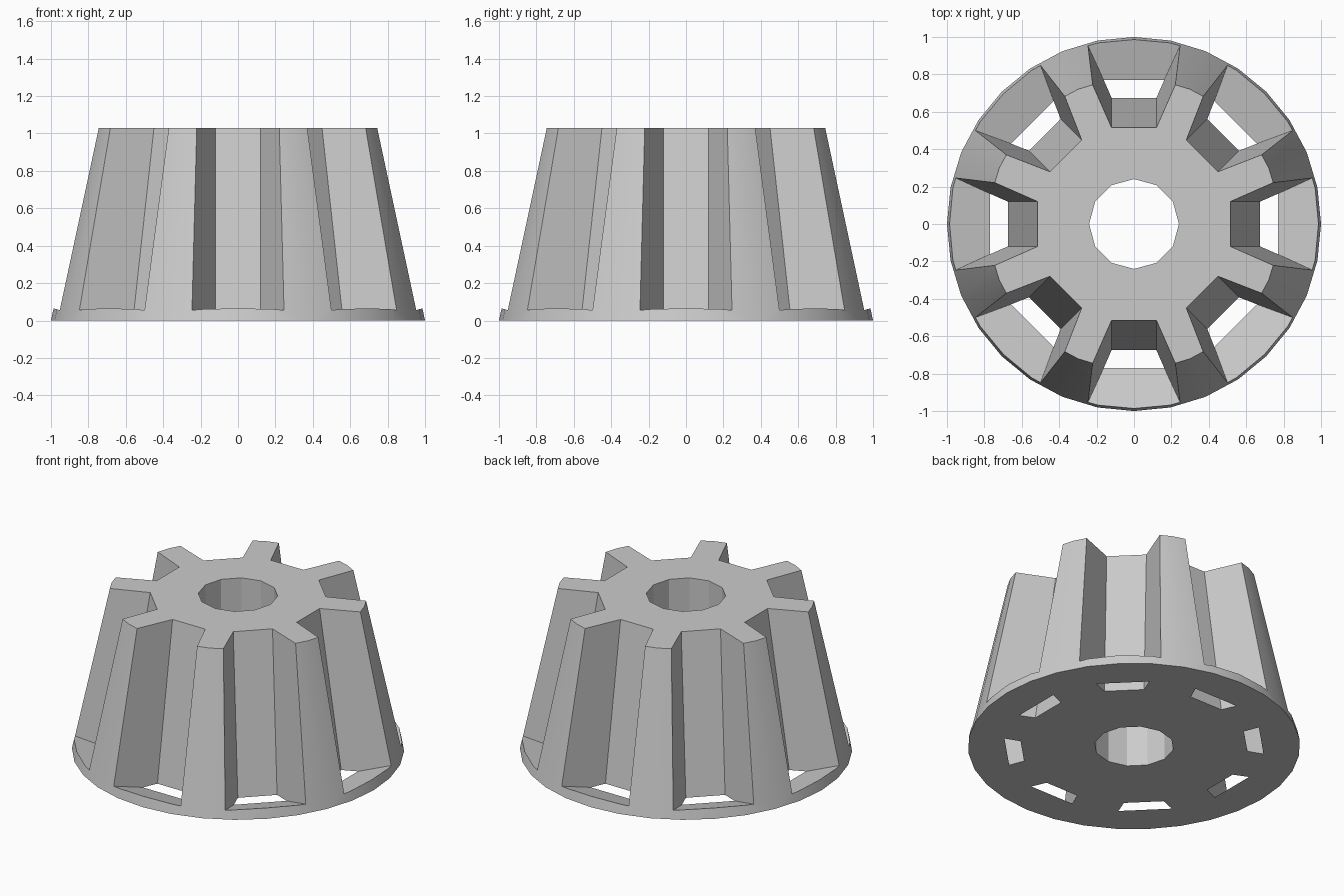
import bpy, bmesh, math
from mathutils import Matrix

if "Cube" in bpy.data.objects:
    bpy.data.objects.remove(bpy.data.objects["Cube"], do_unlink=True)

HEIGHT = 1.03
SLOTS = 8

grey = bpy.data.materials.new("light grey")
grey.use_nodes = True
color = (0.6, 0.6, 0.6, 1)
grey.diffuse_color = color
grey.node_tree.nodes["Principled BSDF"].inputs["Base Color"].default_value = color


def make_object(name, bm):
    bmesh.ops.recalc_face_normals(bm, faces=bm.faces)
    mesh = bpy.data.meshes.new(name)
    bm.to_mesh(mesh)
    bm.free()
    mesh.materials.append(grey)
    obj = bpy.data.objects.new(name, mesh)
    bpy.context.collection.objects.link(obj)
    return obj


def frustum(bm, sides, r_bottom, r_top, z0, z1):
    turn = Matrix.Rotation(math.pi / 2, 4, "Z")
    bmesh.ops.create_cone(bm, cap_ends=True, segments=sides, radius1=r_bottom, radius2=r_top,
                          depth=z1 - z0, matrix=Matrix.Translation((0, 0, (z0 + z1) / 2)) @ turn)


def slot_half_width(y, z):
    # constant width along the leaning back wall, flaring outwards
    return 0.12 + 0.44 * (y - 0.675 + 0.155 * z)


# Tapered body
bm = bmesh.new()
frustum(bm, 32, 1.0, 0.78, 0, HEIGHT)
body = make_object("slotted_hub", bm)

# Cutter: central bore and flared slots with sloping floors
bm = bmesh.new()
frustum(bm, 12, 0.24, 0.24, -0.2, HEIGHT + 0.2)
outline = [(0.679, -0.027), (1.2, 0.13), (1.2, 1.2), (0.489, 1.2)]
for i in range(SLOTS):
    spin = Matrix.Rotation(i * math.tau / SLOTS, 4, "Z")
    rings = []
    for side in (-1, 1):
        ring = [bm.verts.new((side * slot_half_width(y, z), y, z)) for y, z in outline]
        bmesh.ops.transform(bm, matrix=spin, verts=ring)
        rings.append(ring)
        bm.faces.new(ring)
    a, b = rings
    for k in range(4):
        n = (k + 1) % 4
        bm.faces.new((a[k], a[n], b[n], b[k]))
cutter = make_object("bore_and_slot_cutter", bm)
cutter.hide_render = True
cutter.hide_viewport = False

# Cut, then bake the result so shading works on the final faces
mod = body.modifiers.new("cut", "BOOLEAN")
mod.operation = "DIFFERENCE"
mod.solver = "EXACT"
mod.object = cutter
bpy.ops.object.select_all(action="DESELECT")
body.select_set(True)
bpy.context.view_layer.objects.active = body
bpy.ops.object.modifier_apply(modifier=mod.name)
bpy.data.objects.remove(cutter, do_unlink=True)
bpy.ops.object.shade_smooth_by_angle(angle=math.radians(20))
